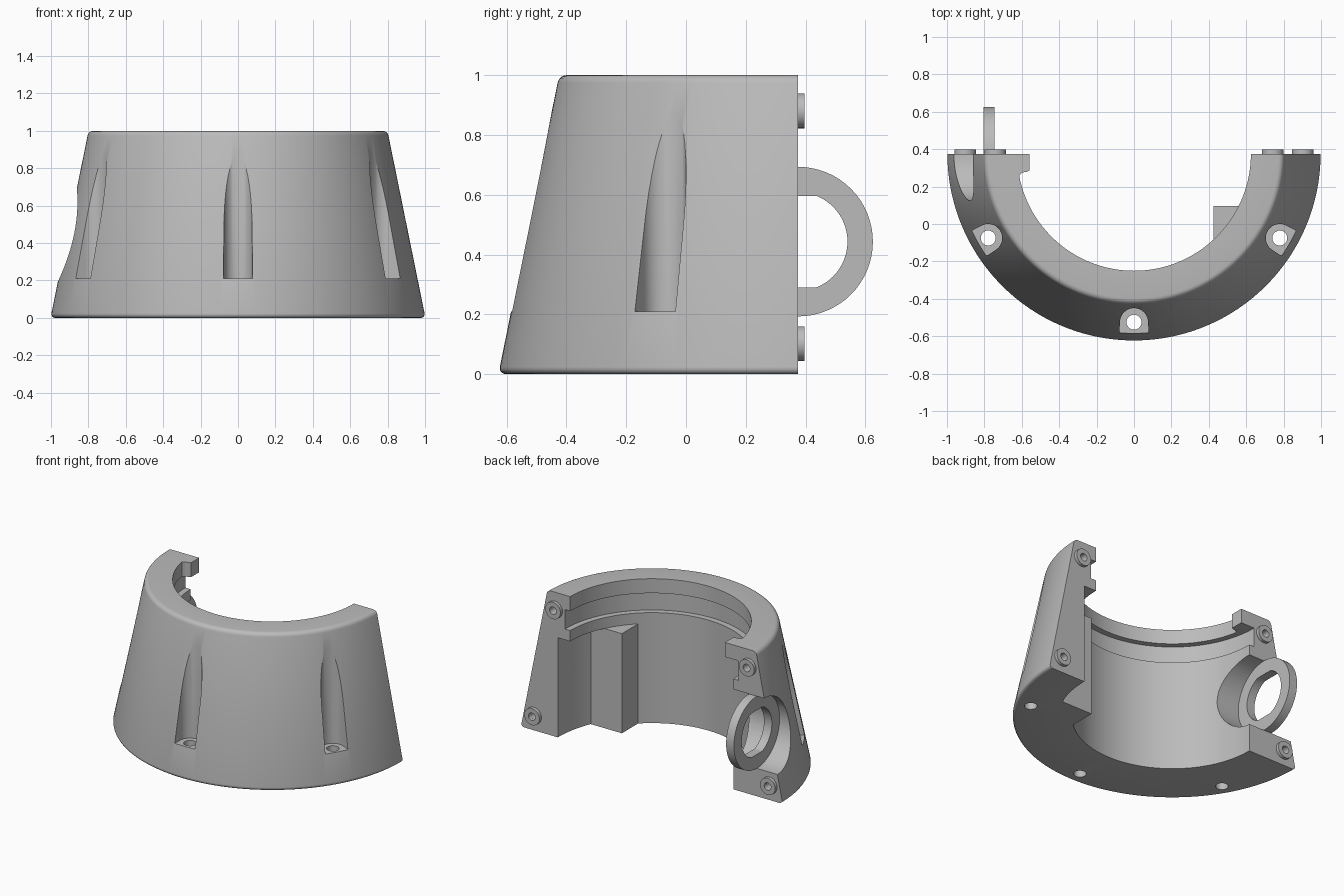
import bpy, bmesh, math
from math import sin, cos, pi, radians

old = bpy.data.objects.get("Cube")
if old:
    bpy.data.objects.remove(old)

CY = 0.375                       # y of the split plane and lathe axis
HOLE_Z, HOLE_R = 0.443, 0.25     # side port

grey = bpy.data.materials.new("plain_grey")
grey.use_nodes = True
colour = (0.5, 0.5, 0.5, 1)
grey.diffuse_color = colour
grey.node_tree.nodes["Principled BSDF"].inputs["Base Color"].default_value = colour

AXES = {"X": lambda u, v, w: (w, u, v),
        "Y": lambda u, v, w: (u, w, v),
        "Z": lambda u, v, w: (u, v, w)}


def finish(name, bm):
    bmesh.ops.recalc_face_normals(bm, faces=bm.faces)
    mesh = bpy.data.meshes.new(name)
    bm.to_mesh(mesh)
    bm.free()
    mesh.materials.append(grey)
    obj = bpy.data.objects.new(name, mesh)
    bpy.context.collection.objects.link(obj)
    return obj


def circle(u, v, r, n=48, start=0.0, sweep=2 * pi):
    steps = n if sweep >= 2 * pi else n - 1
    return [(u + r * cos(start + sweep * i / steps),
             v + r * sin(start + sweep * i / steps)) for i in range(n)]


def prism(name, points, lo, hi, axis="Z", inner=None):
    """Extrude an outline along an axis, with an optional matching hole."""
    bm = bmesh.new()
    place = AXES[axis]

    def loop(pts, w):
        return [bm.verts.new(place(u, v, w)) for u, v in pts]

    def bridge(a, b):
        for i in range(len(a)):
            j = (i + 1) % len(a)
            bm.faces.new((a[i], a[j], b[j], b[i]))

    a, b = loop(points, lo), loop(points, hi)
    bridge(a, b)
    if inner:
        c, d = loop(inner, lo), loop(inner, hi)
        bridge(c, d)
        bridge(a, c)
        bridge(b, d)
    else:
        bm.faces.new(a)
        bm.faces.new(b)
    return finish(name, bm)


def half_lathe(name, profile, steps=96):
    """Sweep a closed (radius, height) profile through the front half turn."""
    bm = bmesh.new()
    rings = []
    for i in range(steps + 1):
        t = pi + pi * i / steps
        rings.append([bm.verts.new((r * cos(t), CY + r * sin(t), z)) for r, z in profile])
    n = len(profile)
    for a, b in zip(rings, rings[1:]):
        for i in range(n):
            j = (i + 1) % n
            bm.faces.new((a[i], a[j], b[j], b[i]))
    bm.faces.new(rings[0])
    bm.faces.new(rings[-1])
    return finish(name, bm)


def cut(obj, cutter):
    cutter.hide_render = True
    mod = obj.modifiers.new("cut", "BOOLEAN")
    mod.operation, mod.solver, mod.object = "DIFFERENCE", "EXACT", cutter
    bpy.context.view_layer.objects.active = obj
    bpy.ops.object.modifier_apply(modifier=mod.name)
    bpy.data.objects.remove(cutter)


# Tapered half shell with rounded rims, top lip and inner groove
top_round = circle(0.773, 0.968, 0.032, 6, radians(11), radians(79))
foot_round = circle(0.978, 0.02, 0.02, 5, -pi / 2, radians(101))
shell = half_lathe("half_shell", [
    (0.625, 0), *foot_round, *top_round,
    (0.625, 1), (0.625, 0.9), (0.665, 0.9), (0.665, 0.765), (0.625, 0.765)])

# Round port through the right wall
cut(shell, prism("port_cutter", circle(CY, HOLE_Z, HOLE_R, 64), -1.2, -0.4, "X"))

# Relief beside the inner block
relief = circle(0, CY, 0.72, 10, -math.asin(0.28 / 0.72), math.asin(0.28 / 0.72))
cut(shell, prism("relief_cutter",
                 relief + [(0.72, 0.5), (0.5, 0.5), (0.5, 0.095)], -0.1, 0.69))

# Three upright bolt slots with bolt holes in their floors
for angle in (-150, -90, -30):
    t = radians(angle)

    def turn(points):
        return [(p * cos(t) - q * sin(t), CY + p * sin(t) + q * cos(t)) for p, q in points]

    outline = circle(0.9, 0, 0.075, 20, pi / 2, pi) + [(1.2, -0.092), (1.2, 0.092)]
    cut(shell, prism("slot_cutter", turn(outline), 0.21, 1.2))
    cut(shell, prism("bolt_hole_cutter", turn(circle(0.9, 0, 0.04, 24)), -0.1, 0.3))

# Locating bosses on both split faces
parts = [shell]
for side, label in ((1, "left"), (-1, "right")):
    for x, z, level in ((0.742, 0.88, "upper"), (0.903, 0.102, "lower")):
        x *= side
        cut(shell, prism("boss_hole_cutter", circle(x, z, 0.026, 24), CY - 0.06, CY + 0.1, "Y"))
        parts.append(prism(f"{level}_{label}_boss", circle(x, z, 0.058, 32),
                           CY - 0.005, CY + 0.022, "Y", circle(x, z, 0.026, 32)))

# Flat ring standing in the port, its opening flattened above and below
opening = [(u, max(HOLE_Z - 0.153, min(HOLE_Z + 0.153, v)))
           for u, v in circle(CY, HOLE_Z, 0.165, 64)]
parts.append(prism("port_ring", circle(CY, HOLE_Z, HOLE_R, 64), -0.805, -0.745, "X", opening))

# Inner corner block
parts.append(prism("inner_block", [(0.425, 0.095), (0.68, 0.095), (0.68, -0.02),
                                   (0.44, -0.1), (0.425, -0.1)], 0, 0.69))

# Key on the right end of the top lip
parts.append(prism("lip_key", [(-0.56, CY), (-0.56, 0.287), (-0.568, 0.28), (-0.598, 0.275),
                               (-0.612, 0.262), (-0.615, 0.235), (-0.65, 0.235), (-0.65, CY)],
                   0.9, 1))

# Smooth shading with sharp edges kept
bpy.ops.object.select_all(action="DESELECT")
for part in parts:
    part.select_set(True)
bpy.context.view_layer.objects.active = shell
bpy.ops.object.shade_smooth_by_angle(angle=radians(30))
